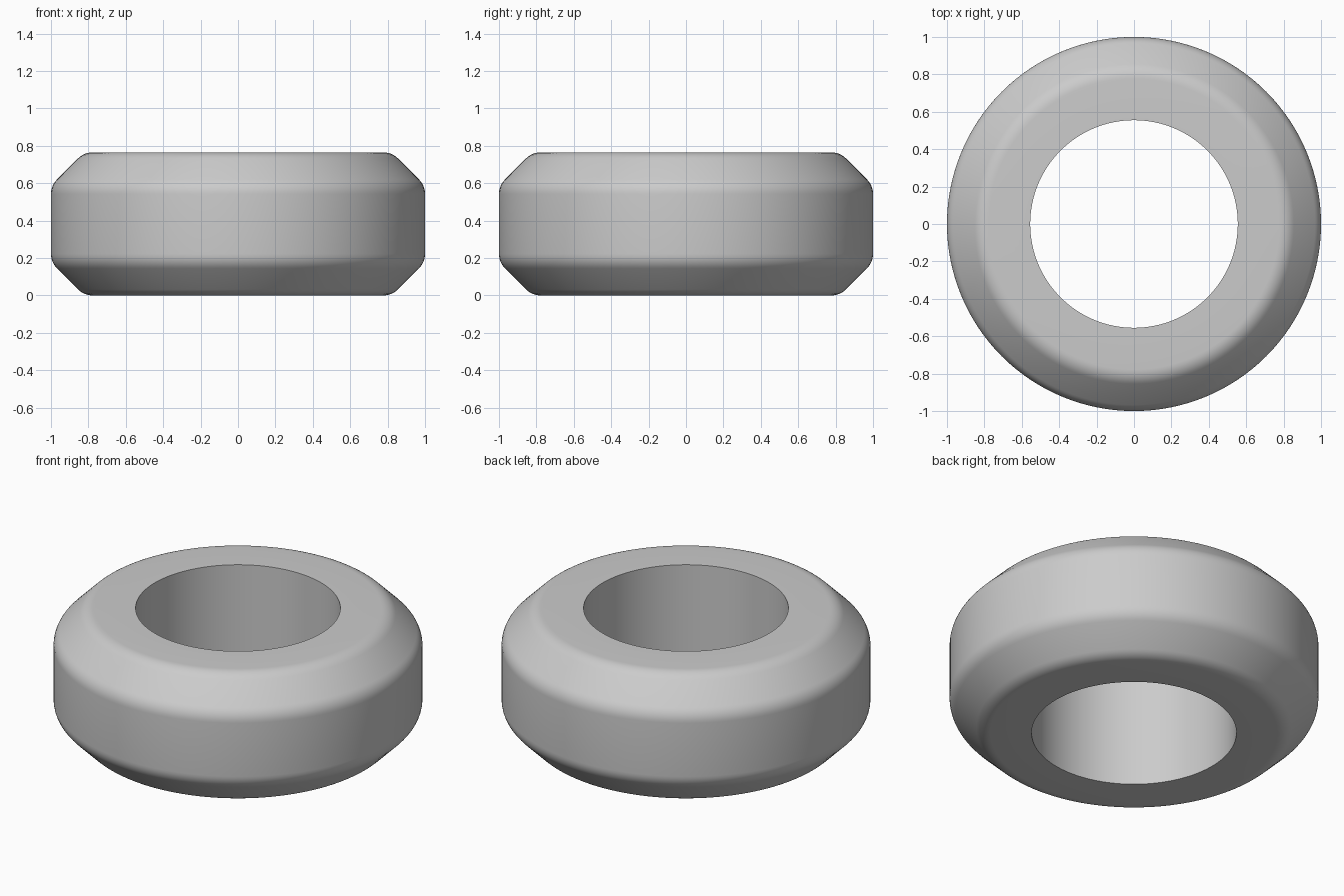
import bpy
import bmesh
from math import cos, sin, radians, tau

cube = bpy.data.objects.get("Cube")
if cube:
    bpy.data.objects.remove(cube, do_unlink=True)

HEIGHT, OUTER, HOLE = 0.765, 1.0, 0.555
CHAMFER = 0.177   # 45 degree bevel on the rim
FILLET = 0.11     # rounding at both ends of the bevel
TANGENT = FILLET * 0.4142
SEGMENTS, ARC_STEPS = 128, 6


def arc(cx, cz, start, end):
    """Points of a fillet around (cx, cz), angles in degrees."""
    angles = [radians(start + (end - start) * i / ARC_STEPS) for i in range(ARC_STEPS + 1)]
    return [(cx + FILLET * cos(a), cz + FILLET * sin(a)) for a in angles]


# Upper half of the cross-section, mirrored for the lower half
upper = arc(OUTER - FILLET, HEIGHT - CHAMFER - TANGENT, 0, 45)
upper += arc(OUTER - CHAMFER - TANGENT, HEIGHT - FILLET, 45, 90)
upper.append((HOLE, HEIGHT))
lower = [(r, HEIGHT - z) for r, z in reversed(upper)]
profile = lower + upper

# Revolve the closed cross-section into a ring
bm = bmesh.new()
rings = []
for r, z in profile:
    rings.append([bm.verts.new((r * cos(tau * i / SEGMENTS), r * sin(tau * i / SEGMENTS), z))
                  for i in range(SEGMENTS)])
for a, b in zip(rings, rings[1:] + rings[:1]):
    for i in range(SEGMENTS):
        j = (i + 1) % SEGMENTS
        bm.faces.new((a[i], a[j], b[j], b[i]))
bmesh.ops.recalc_face_normals(bm, faces=bm.faces)
mesh = bpy.data.meshes.new("ring_body")
bm.to_mesh(mesh)
bm.free()

ring = bpy.data.objects.new("ring_body", mesh)
bpy.context.collection.objects.link(ring)

# Plain grey surface
grey = bpy.data.materials.new("light_grey")
grey.use_nodes = True
color = (0.6, 0.6, 0.6, 1.0)
grey.diffuse_color = color
grey.node_tree.nodes["Principled BSDF"].inputs["Base Color"].default_value = color
mesh.materials.append(grey)

# Smooth rim, sharp hole edges
bpy.ops.object.select_all(action="DESELECT")
ring.select_set(True)
bpy.context.view_layer.objects.active = ring
bpy.ops.object.shade_smooth_by_angle(angle=radians(30))
